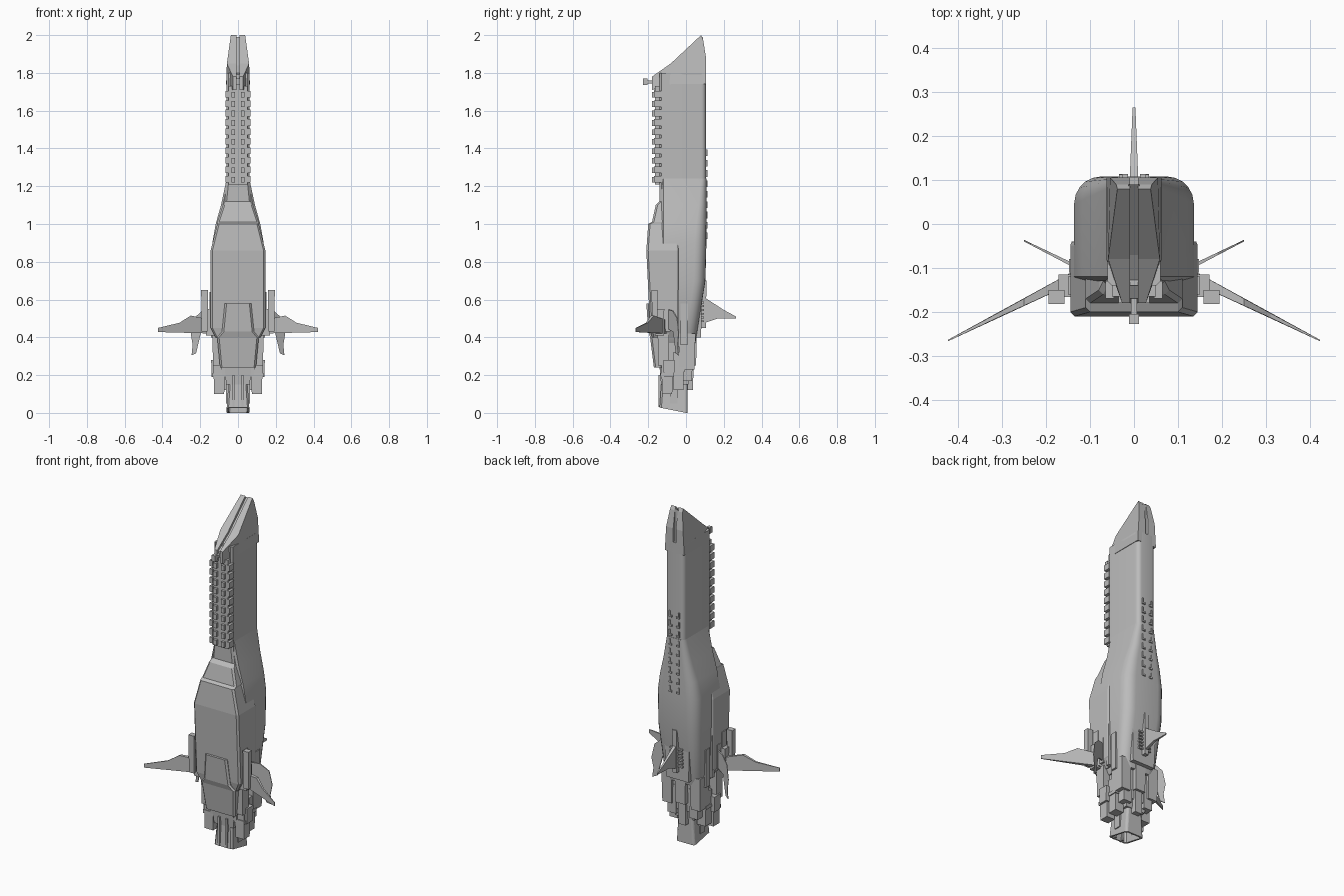
import bpy, bmesh, math
from mathutils import Vector

cube = bpy.data.objects.get("Cube")
if cube:
    bpy.data.objects.remove(cube, do_unlink=True)

grey = bpy.data.materials.new("hull_grey")
grey.use_nodes = True
grey.diffuse_color = (.5, .5, .5, 1)
shader = grey.node_tree.nodes["Principled BSDF"]
shader.inputs["Base Color"].default_value = grey.diffuse_color


def finish(name, bm, mirror=False, smooth=False):
    bmesh.ops.recalc_face_normals(bm, faces=bm.faces[:])
    mesh = bpy.data.meshes.new(name)
    bm.to_mesh(mesh)
    bm.free()
    mesh.materials.append(grey)
    part = bpy.data.objects.new(name, mesh)
    bpy.context.collection.objects.link(part)
    if mirror:
        part.modifiers.new("mirror", 'MIRROR')
    if smooth:
        bpy.ops.object.select_all(action='DESELECT')
        part.select_set(True)
        bpy.context.view_layer.objects.active = part
        bpy.ops.object.shade_smooth_by_angle(angle=math.radians(30))


def section(height, width, front, back, corner, chamfer=.01, steps=5):
    """Half-width outline with rounded back corners and chamfered front corners."""
    half = [(width - chamfer, front), (width, front + chamfer)]
    for i in range(steps + 1):
        angle = math.pi / 2 * i / steps
        half.append((width - corner + corner * math.cos(angle),
                     back - corner + corner * math.sin(angle)))
    whole = half + [(-x, y) for x, y in reversed(half)]
    return [Vector((x, y, height)) for x, y in whole]


def loft(name, sections, smooth=False):
    bm = bmesh.new()
    rings = [[bm.verts.new(point) for point in ring] for ring in sections]
    count = len(rings[0])
    for low, high in zip(rings, rings[1:]):
        for i in range(count):
            j = (i + 1) % count
            bm.faces.new((low[i], low[j], high[j], high[i]))
    bm.faces.new(rings[0])
    bm.faces.new(rings[-1])
    finish(name, bm, smooth=smooth)


def box(name, x, y, z, taper=1, copies=1, pitch=0):
    """Mirrored box, repeated upward; taper shrinks its lower end."""
    bm = bmesh.new()
    low, high = (Vector(corner) for corner in zip(x, y, z))
    middle, size = (low + high) / 2, high - low
    for i in range(copies):
        lift = Vector((0, 0, pitch * i))
        for v in bmesh.ops.create_cube(bm, size=1)["verts"]:
            if v.co.z < 0:
                v.co.xy *= taper
            v.co = middle + lift + v.co * size
    finish(name, bm, mirror=x[0] > 0)


def plate(name, outline, place, mirror=False):
    """Thin part: an outline set on two faces by place(u, v, side)."""
    bm = bmesh.new()
    left, right = ([bm.verts.new(place(u, v, side)) for u, v in outline]
                   for side in (-1, 1))
    bm.faces.new(left)
    bm.faces.new(right)
    for i in range(len(outline)):
        bm.faces.new((left[i - 1], left[i], right[i], right[i - 1]))
    finish(name, bm, mirror)


# Rear hull, swelling below the neck
def hull_ring(height, width):
    back = min(.108, .05 + .16 * (height - .37))
    return section(height, width, front=-.13, back=back, corner=width * .45)


loft("rear_hull", [hull_ring(z, width) for z, width in (
    (.37, .1), (.42, .125), (.7, .136), (.9, .136), (1, .118), (1.1, .09), (1.24, .06))],
    smooth=True)
box("hull_collar", x=(-.08, .08), y=(0, .084), z=(.4, .6), taper=.9)

# Front armour shell, stepping back toward the neck
loft("front_armour", [section(z, width, front, back=-.04, corner=.01)
                      for z, width, front in (
    (.4, .12, -.18), (.45, .145, -.19), (.86, .145, -.21), (1, .11, -.2),
    (1.01, .11, -.18), (1.1, .08, -.16), (1.12, .07, -.14), (1.22, .06, -.14))])

# Lower front apron over the armour and engines
loft("front_apron", [section(z, width, front, back=-.13, corner=.01)
                     for z, width, front in (
    (.24, .095, -.17), (.4, .11, -.19), (.43, .085, -.2), (.58, .07, -.21))])

# Long neck with a ribbed front spine and a ribbed back
loft("neck", [section(z, width=.06, front=-.14, back=.106, corner=.025)
              for z in (1.1, 1.8)], smooth=True)
box("neck_spine", x=(-.05, .05), y=(-.165, -.13), z=(1.21, 1.73))
box("outer_neck_ribs", x=(.045, .065), y=(-.17, -.13), z=(1.22, 1.255),
    copies=10, pitch=.05)
box("inner_neck_ribs", x=(.015, .035), y=(-.18, -.16), z=(1.22, 1.25),
    copies=10, pitch=.05)
box("back_rungs", x=(.014, .034), y=(.1, .114), z=(.92, .93), copies=9, pitch=.055)
box("back_ribs", x=(.026, .034), y=(.1, .113), z=(.92, .955), copies=9, pitch=.055)


# Split, slanted nose: two cheeks around a recessed keel
def cheek(y, z, side):
    if side < 0:
        return Vector((.009, y, z))
    narrowing = max(0, z - 1.82) * .14
    beak = max(0, -.08 - y) * .36
    return Vector((.063 - max(narrowing, beak), y, z))


def keel(y, z, side):
    return Vector((side * .012, y + .01, z - .01))


nose_outline = [(-.18, 1.71), (-.18, 1.78), (-.08, 1.85), (.08, 2),
                (.09, 1.98), (.106, 1.88), (.106, 1.74), (-.08, 1.74)]
plate("nose_cheeks", nose_outline, cheek, mirror=True)
plate("nose_keel", [(min(y, .08), z) for y, z in nose_outline], keel)
box("nose_sensor_arm", x=(-.007, .007), y=(-.22, -.17), z=(1.745, 1.76))
box("nose_sensor", x=(-.011, .011), y=(-.228, -.205), z=(1.735, 1.77))

# Engines, stepping inward toward the tail
box("engine_core", x=(-.095, .095), y=(-.145, .035), z=(.2, .42), taper=.9)
box("engine_tail", x=(-.07, .07), y=(-.14, .02), z=(.15, .24), taper=.9)
box("front_engines", x=(.07, .13), y=(-.13, -.07), z=(.1, .27), taper=.9)
box("front_engine_collars", x=(.066, .134), y=(-.134, -.066), z=(.19, .21))
box("outer_engines", x=(.1, .142), y=(-.12, -.06), z=(.19, .28), taper=.9)
box("upper_engines", x=(.09, .135), y=(-.15, -.09), z=(.25, .42), taper=.9)
box("middle_engines", x=(.06, .12), y=(-.07, -.01), z=(.12, .32), taper=.9)
box("middle_engine_collars", x=(.056, .124), y=(-.074, -.006), z=(.22, .24))
box("inner_rear_engines", x=(.04, .1), y=(-.02, .035), z=(.17, .34), taper=.9)
box("outer_rear_engines", x=(.06, .125), y=(-.04, .05), z=(.23, .42), taper=.9)
box("rear_thruster", x=(-.035, .035), y=(.01, .056), z=(.25, .42), taper=.9)
box("rear_thruster_tail", x=(-.025, .025), y=(-.01, .04), z=(.12, .3), taper=.9)


# Main nozzle, hollow below with a slanted lip
def nozzle_ring(height, width, inset=0):
    ring = section(height, width - inset, front=-.08 - width + inset,
                   back=.008 - inset, corner=.015)
    if height == 0:
        for point in ring:
            point.z = max(0, -.2 * point.y)
    return ring


loft("main_nozzle", [nozzle_ring(.22, .046), nozzle_ring(0, .06),
                     nozzle_ring(0, .06, inset=.01), nozzle_ring(.1, .05, inset=.01)])
box("nozzle_front_ribs", x=(.018, .03), y=(-.145, -.12), z=(.03, .2))
box("nozzle_side_ribs", x=(.045, .063), y=(-.085, -.045), z=(.05, .2))

# Side pods, brackets and flank rails
box("side_pods", x=(.158, .195), y=(-.182, -.15), z=(.43, .65), taper=.85)
box("pod_brackets", x=(.12, .172), y=(-.166, -.115), z=(.41, .55), taper=.9)
box("bracket_towers", x=(.125, .15), y=(-.16, -.12), z=(.55, .64))
box("flank_rails", x=(.12, .142), y=(-.06, -.04), z=(.4, .65))
box("flank_covers", x=(.118, .136), y=(-.03, .01), z=(.36, .58), taper=.9)
box("fin_roots", x=(.128, .148), y=(-.11, -.08), z=(.43, .58), taper=.9)
box("radiator_slats", x=(.012, .04), y=(.07, .094), z=(.48, .49), copies=6, pitch=.02)


# Swept wings and fins, thinning toward the tip
def swept(root, slope, thickness, reach):
    def place(x, z, side):
        out = x - root.x
        thin = thickness * max(.12, 1 - out / reach)
        return Vector((x, root.y + out * slope + side * thin, z))
    return place


def back_fin(y, z, side):
    return Vector((side * max(.002, .011 - .04 * max(0, y - .07)), y, z))


plate("main_wings", [(.13, .42), (.13, .49), (.25, .515), (.31, .477),
                     (.423, .45), (.423, .428)],
      swept(Vector((.13, -.117)), slope=-.505, thickness=.014, reach=.29), mirror=True)
plate("lower_fins", [(.12, .45), (.12, .55), (.19, .54), (.235, .5), (.25, .42),
                     (.24, .36), (.246, .305), (.222, .315), (.195, .43)],
      swept(Vector((.12, -.103)), slope=.5, thickness=.005, reach=.2), mirror=True)
plate("back_fin", [(.05, .46), (.17, .5), (.265, .5), (.265, .51),
                   (.2, .545), (.1, .61), (.05, .61)], back_fin)
box("back_fin_root", x=(-.014, .014), y=(.06, .108), z=(.45, .7), taper=.9)
